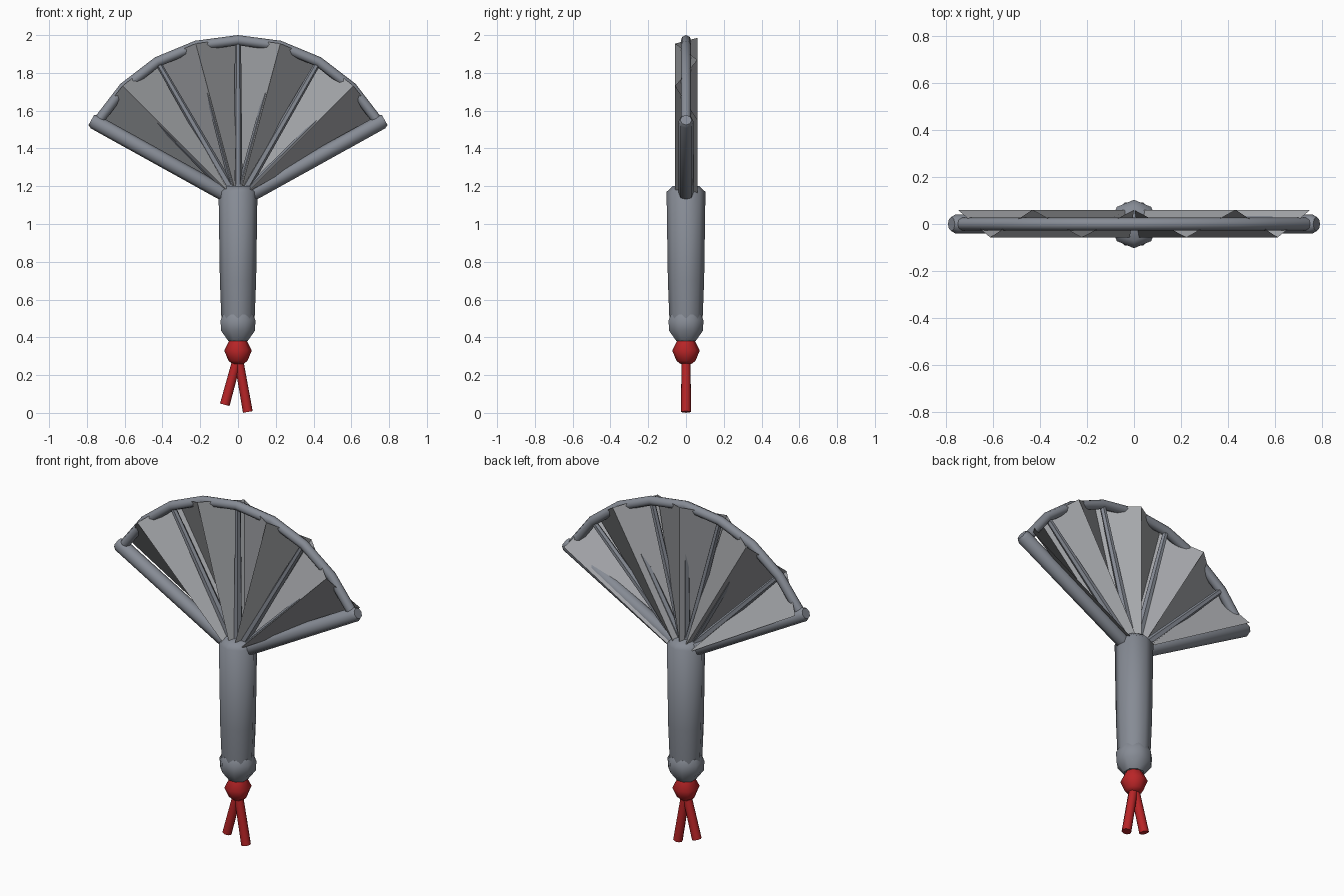
import bpy, bmesh, math
from mathutils import Vector

if "Cube" in bpy.data.objects:
    bpy.data.objects.remove(bpy.data.objects["Cube"], do_unlink=True)

PIVOT = Vector((0, 0, 1.12))
STEP = math.radians(15)


def material(name, colour):
    m = bpy.data.materials.new(name)
    m.use_nodes = True
    m.diffuse_color = (*colour, 1)
    m.node_tree.nodes["Principled BSDF"].inputs["Base Color"].default_value = (*colour, 1)
    return m


FRAME = material("slate grey", (0.24, 0.26, 0.30))
PAPER = material("pale grey", (0.38, 0.39, 0.41))
RED = material("tassel red", (0.48, 0.018, 0.02))


def finish(name, bm, mat, smooth=None):
    mesh = bpy.data.meshes.new(name)
    bm.to_mesh(mesh)
    bm.free()
    mesh.materials.append(mat)
    ob = bpy.data.objects.new(name, mesh)
    bpy.context.scene.collection.objects.link(ob)
    if smooth:
        bpy.ops.object.select_all(action="DESELECT")
        ob.select_set(True)
        bpy.context.view_layer.objects.active = ob
        bpy.ops.object.shade_smooth_by_angle(angle=math.radians(smooth))
    return ob


def skin(bm, rings):
    """Bridge successive vertex rings and cap both ends."""
    n = len(rings[0])
    for a, b in zip(rings, rings[1:]):
        for i in range(n):
            j = (i + 1) % n
            bm.faces.new((a[i], a[j], b[j], b[i]))
    bm.faces.new(rings[0])
    bm.faces.new(rings[-1])
    bmesh.ops.recalc_face_normals(bm, faces=bm.faces)


def lathe(name, profile, mat, sides=8, turn=0.0, smooth=50):
    bm = bmesh.new()
    rings = []
    for r, z in profile:
        angles = [turn + math.tau * i / sides for i in range(sides)]
        rings.append([bm.verts.new((r * math.cos(a), r * math.sin(a), z)) for a in angles])
    skin(bm, rings)
    return finish(name, bm, mat, smooth)


def tube(name, stations, mat, sides=8, smooth=50):
    """Round bar in the xz plane through (point, radius) stations."""
    bm = bmesh.new()
    rings = []
    last = len(stations) - 1
    for k, (p, r) in enumerate(stations):
        run = stations[min(k + 1, last)][0] - stations[max(k - 1, 0)][0]
        side = run.normalized().cross(Vector((0, 1, 0)))
        angles = [math.tau * i / sides for i in range(sides)]
        rings.append([bm.verts.new(p + r * (side * math.cos(a) + Vector((0, math.sin(a), 0))))
                      for a in angles])
    skin(bm, rings)
    return finish(name, bm, mat, smooth)


def fan_point(angle, radius, y=0.0):
    return PIVOT + Vector((radius * math.sin(angle), y, radius * math.cos(angle)))


# Handle, end cap and knot
lathe("handle", [(0.08, 0.42), (0.088, 0.5), (0.096, 0.7), (0.103, 1.17), (0.07, 1.2)], FRAME)
lathe("handle_cap", [(0.055, 0.38), (0.097, 0.435), (0.1, 0.49), (0.086, 0.52)], FRAME,
      turn=math.pi / 8)
lathe("knot", [(0.03, 0.26), (0.05, 0.275), (0.073, 0.33), (0.045, 0.385)], RED)

# Tassel cords
for name, x, z in (("right_cord", -0.07, 0.043), ("left_cord", 0.052, 0.005)):
    tube(name, [(Vector((0, 0, 0.3)), 0.024), (Vector((x, 0, z)), 0.026)], RED)

# Pleated leaf: folds alternate between back and front
bm = bmesh.new()
folds = []
for k in range(-4, 5):
    y = -0.057 if k % 2 else 0.06
    folds.append([bm.verts.new(fan_point(k * STEP, r, y)) for r in (0.07, 0.865)])
for a, b in zip(folds, folds[1:]):
    bm.faces.new((a[0], b[0], b[1], a[1]))
finish("pleated_leaf", bm, PAPER)

# Ribs behind each inner fold
for k in range(-3, 4):
    tube(f"rib_{k + 4}", [(fan_point(k * STEP, 0.05), 0.024), (fan_point(k * STEP, 0.85), 0.016)],
         FRAME, sides=6)

# Outer rim
tube("rim", [(fan_point(k * STEP, 0.853), 0.027) for k in range(-4, 5)], FRAME)

# Guard sticks with softened ends
for name, side in (("right_guard", -1), ("left_guard", 1)):
    a = side * math.radians(61)
    tube(name, [(fan_point(a, r), w) for r, w in
                ((0.05, 0.034), (0.07, 0.04), (0.87, 0.04), (0.888, 0.03))], FRAME)
